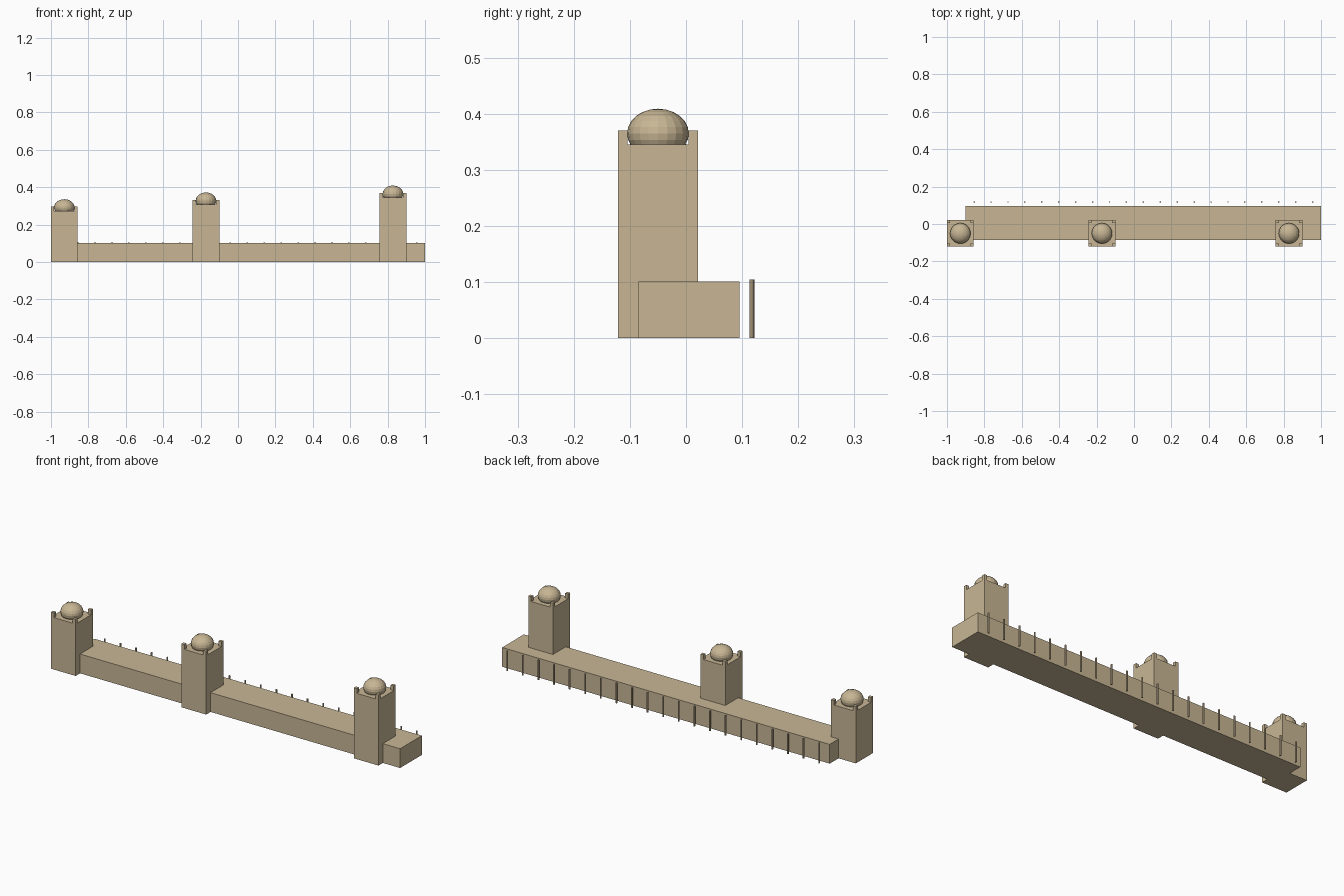
import bpy

if "Cube" in bpy.data.objects:
    bpy.data.objects.remove(bpy.data.objects["Cube"])

stone = bpy.data.materials.new("sandstone")
stone.diffuse_color = (0.58, 0.47, 0.30, 1)
stone.use_nodes = True
stone.node_tree.nodes["Principled BSDF"].inputs["Base Color"].default_value = stone.diffuse_color


def finish(name):
    obj = bpy.context.object
    obj.name = name
    bpy.ops.object.transform_apply(location=False, rotation=False, scale=True)
    obj.data.materials.append(stone)
    return obj


def box(name, x0, x1, y0, y1, z0, z1):
    bpy.ops.mesh.primitive_cube_add(
        size=1, location=((x0 + x1) / 2, (y0 + y1) / 2, (z0 + z1) / 2))
    bpy.context.object.scale = (x1 - x0, y1 - y0, z1 - z0)
    return finish(name)


# Long wall
box("wall", -0.9, 1.0, -0.085, 0.095, 0, 0.101)

# Square towers, each with four corner merlons and a flattened dome
TOWER_Y, HALF, MERLON = -0.05, 0.0715, 0.017


def tower(x, top):
    box("tower", x - HALF, x + HALF, TOWER_Y - HALF, TOWER_Y + HALF, 0, top)
    off = HALF - MERLON / 2
    m = MERLON / 2
    for sx in (-1, 1):
        for sy in (-1, 1):
            cx, cy = x + sx * off, TOWER_Y + sy * off
            box("tower_merlon", cx - m, cx + m, cy - m, cy + m, top, top + 0.025)
    bpy.ops.mesh.primitive_uv_sphere_add(
        segments=20, ring_count=12, radius=0.055, location=(x, TOWER_Y, top + 0.02))
    bpy.context.object.scale = (1, 1, 0.8)
    finish("tower_dome")


for x, top in ((-0.9285, 0.272), (-0.1715, 0.308), (0.8285, 0.345)):
    tower(x, top)

# Row of thin posts behind the wall
POSTS = 21
for i in range(POSTS):
    bpy.ops.mesh.primitive_cylinder_add(
        vertices=8, radius=0.0043, depth=0.105,
        location=(-0.9 + 1.9 * (i + 0.5) / POSTS, 0.1175, 0.0525))
    finish("fence_post")
